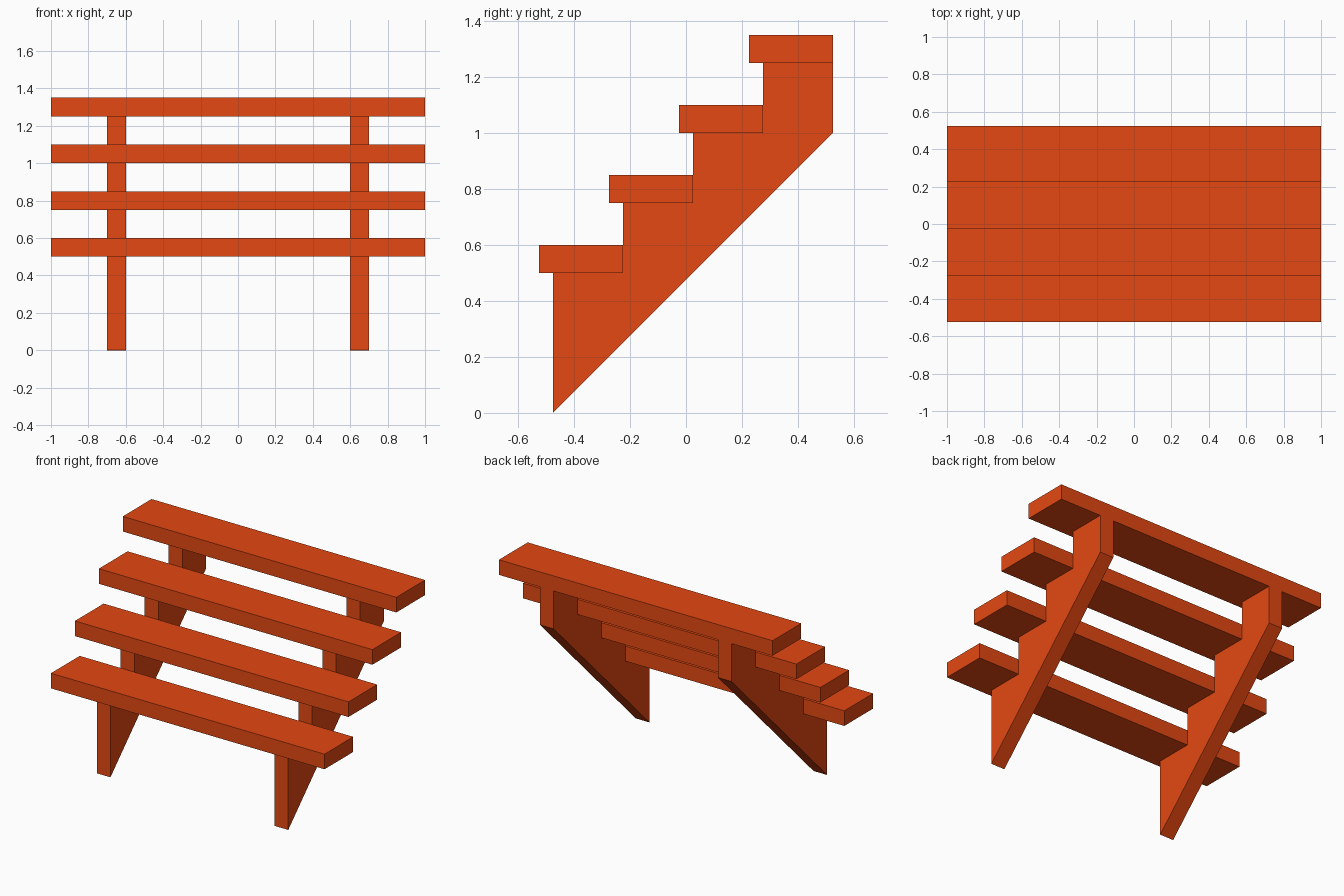
import bpy
import bmesh

STEPS = 4
RISE = RUN = 0.25
TREAD_DEPTH, TREAD_THICK = 0.30, 0.10
FRONT = -0.475          # front face of the stringers
NOSING = 0.05           # tread overhang
FIRST = 0.5             # underside of the lowest tread

cube = bpy.data.objects.get("Cube")
if cube:
    bpy.data.objects.remove(cube, do_unlink=True)

# Single painted-wood colour
paint = bpy.data.materials.new("red_orange_paint")
paint.use_nodes = True
colour = (0.78, 0.065, 0.006, 1.0)
paint.diffuse_color = colour
paint.node_tree.nodes["Principled BSDF"].inputs["Base Color"].default_value = colour


def extrude_profile(name, profile, x0, x1):
    """Extrude a (y, z) outline from x0 to x1."""
    bm = bmesh.new()
    face = bm.faces.new([bm.verts.new((x0, y, z)) for y, z in profile])
    result = bmesh.ops.extrude_face_region(bm, geom=[face])
    moved = [g for g in result["geom"] if isinstance(g, bmesh.types.BMVert)]
    bmesh.ops.translate(bm, verts=moved, vec=(x1 - x0, 0, 0))
    bmesh.ops.recalc_face_normals(bm, faces=bm.faces)
    mesh = bpy.data.meshes.new(name)
    bm.to_mesh(mesh)
    bm.free()
    mesh.materials.append(paint)
    obj = bpy.data.objects.new(name, mesh)
    bpy.context.collection.objects.link(obj)


# Sawtooth stringers: sloped underside, notched top
back = FRONT + STEPS * RUN
outline = [(FRONT, 0), (back, STEPS * RISE)]
for i in reversed(range(STEPS)):
    z = FIRST + i * RISE
    outline += [(FRONT + (i + 1) * RUN, z), (FRONT + i * RUN, z)]

for name, x0, x1 in (("left_stringer", 0.6, 0.7), ("right_stringer", -0.7, -0.6)):
    extrude_profile(name, outline, x0, x1)

# Tread planks
for i in range(STEPS):
    y0 = FRONT - NOSING + i * RUN
    y1 = y0 + TREAD_DEPTH
    z0 = FIRST + i * RISE
    z1 = z0 + TREAD_THICK
    extrude_profile(f"tread_{i + 1}", [(y0, z0), (y1, z0), (y1, z1), (y0, z1)], -1, 1)
